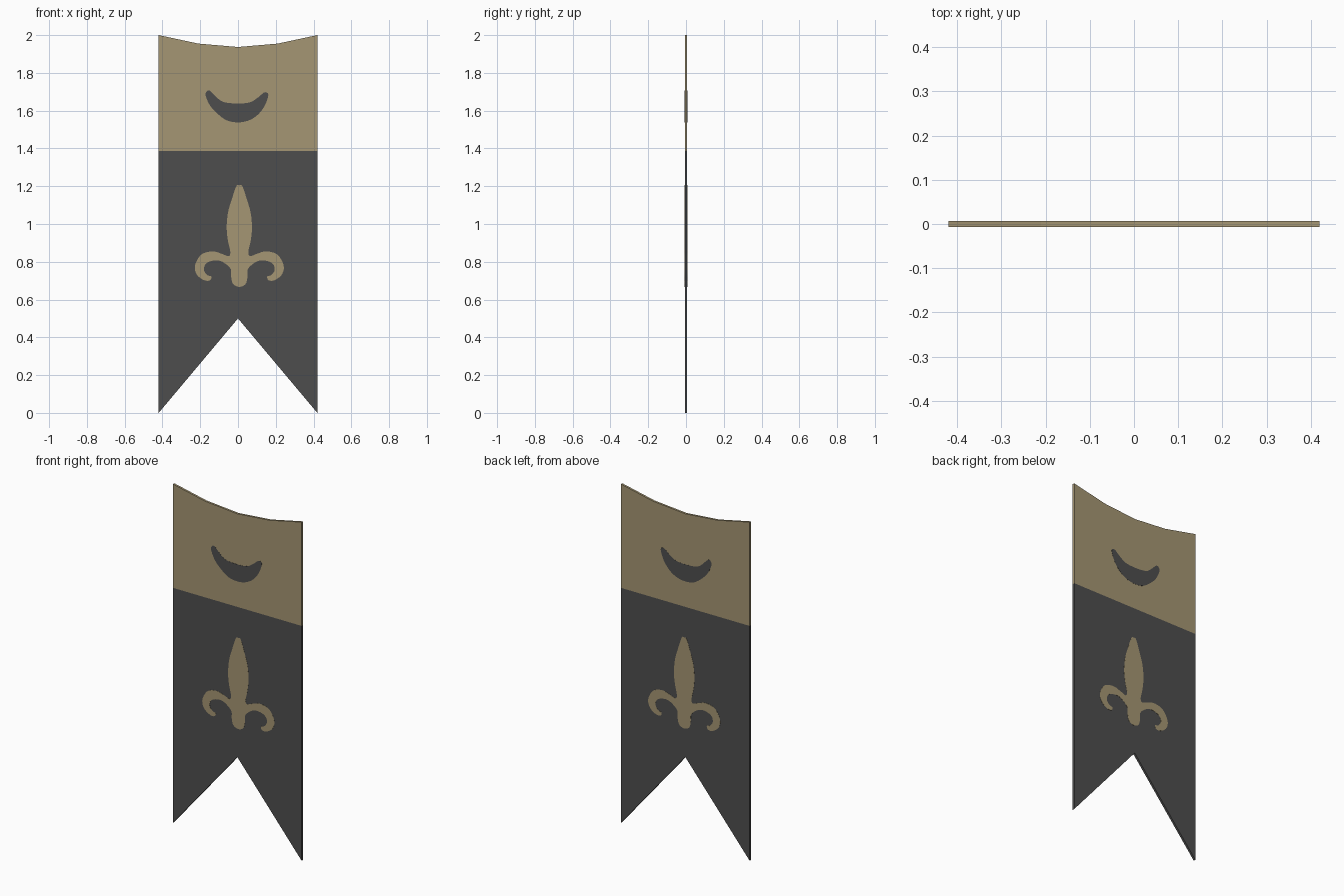
import bpy, bmesh
from mathutils import Vector

if "Cube" in bpy.data.objects:
    bpy.data.objects.remove(bpy.data.objects["Cube"])


def make_mat(name, rgb):
    m = bpy.data.materials.new(name)
    m.diffuse_color = (*rgb, 1)
    m.use_nodes = True
    m.node_tree.nodes["Principled BSDF"].inputs["Base Color"].default_value = m.diffuse_color
    return m


TAN = make_mat("tan cloth", (0.375, 0.305, 0.172))
DARK = make_mat("charcoal cloth", (0.076, 0.076, 0.076))


def slab(name, polygons, half, mats):
    """Extrude flat x-z polygons into one slab spanning y = -half..half."""
    bm = bmesh.new()
    for poly in polygons:
        bm.faces.new([bm.verts.new((x, -half, z)) for x, z in poly])
    bmesh.ops.remove_doubles(bm, verts=bm.verts[:], dist=1e-5)
    geo = bmesh.ops.extrude_face_region(bm, geom=bm.faces[:], use_keep_orig=True)
    for v in geo["geom"]:
        if isinstance(v, bmesh.types.BMVert):
            v.co.y = half
    bmesh.ops.recalc_face_normals(bm, faces=bm.faces[:])
    # colour by height: faces below the seam take the second material
    if len(mats) > 1:
        for f in bm.faces:
            f.material_index = 0 if f.calc_center_median().z > SEAM else 1
    me = bpy.data.meshes.new(name)
    bm.to_mesh(me)
    bm.free()
    for m in mats:
        me.materials.append(m)
    ob = bpy.data.objects.new(name, me)
    bpy.context.collection.objects.link(ob)
    return ob


def smooth(pts, n=4):
    """Closed Catmull-Rom outline through the points."""
    p = [Vector(q) for q in pts]
    out = []
    for i in range(len(p)):
        a, b, c, d = (p[(i + k) % len(p)] for k in (-1, 0, 1, 2))
        for s in range(n):
            t = s / n
            out.append(0.5 * (2 * b + (c - a) * t + (2 * a - 5 * b + 4 * c - d) * t * t
                              + (3 * b - a - 3 * c + d) * t ** 3))
    return out


def mirrored(poly):
    return [(-x, z) for x, z in reversed(poly)]


# Banner cloth: curved top, swallowtail bottom, two colours
SEAM = 1.387
lower = [(0, 0.5), (0.42, 0), (0.42, SEAM), (0, SEAM)]
upper = [(0, SEAM), (0.42, SEAM), (0.42, 2), (0.21, 1.955), (0, 1.937)]
slab("banner_cloth", [lower, upper, mirrored(lower), mirrored(upper)], 0.0063, [TAN, DARK])

# Crescent emblem, showing on both sides
crescent = [(-0.17, 1.695), (-0.15, 1.706), (-0.106, 1.664), (-0.07, 1.644), (0, 1.638),
            (0.063, 1.644), (0.106, 1.67), (0.138, 1.696), (0.158, 1.692), (0.158, 1.67),
            (0.138, 1.62), (0.10, 1.574), (0.053, 1.547), (0, 1.538), (-0.058, 1.548),
            (-0.11, 1.585), (-0.148, 1.627), (-0.17, 1.675)]
slab("crescent_emblem", [smooth(crescent)], 0.007, [DARK])

# Lily emblem: right half outline, mirrored about its own axis
half = [(0.016, 1.2), (0.04, 1.13), (0.06, 1.06), (0.067, 0.98), (0.06, 0.91), (0.048, 0.855),
        (0.056, 0.83), (0.095, 0.843), (0.138, 0.855), (0.19, 0.845), (0.22, 0.815),
        (0.236, 0.77), (0.222, 0.728), (0.185, 0.702), (0.155, 0.702), (0.148, 0.722),
        (0.17, 0.73), (0.187, 0.756), (0.18, 0.786), (0.152, 0.803), (0.11, 0.807),
        (0.074, 0.79), (0.045, 0.76), (0.043, 0.72), (0.033, 0.682)]
outline = [(0, 1.205)] + half + [(0, 0.667)] + mirrored(half)
lily = [(x + 0.007, z) for x, z in smooth(outline)]
slab("lily_emblem", [lily], 0.007, [TAN])
